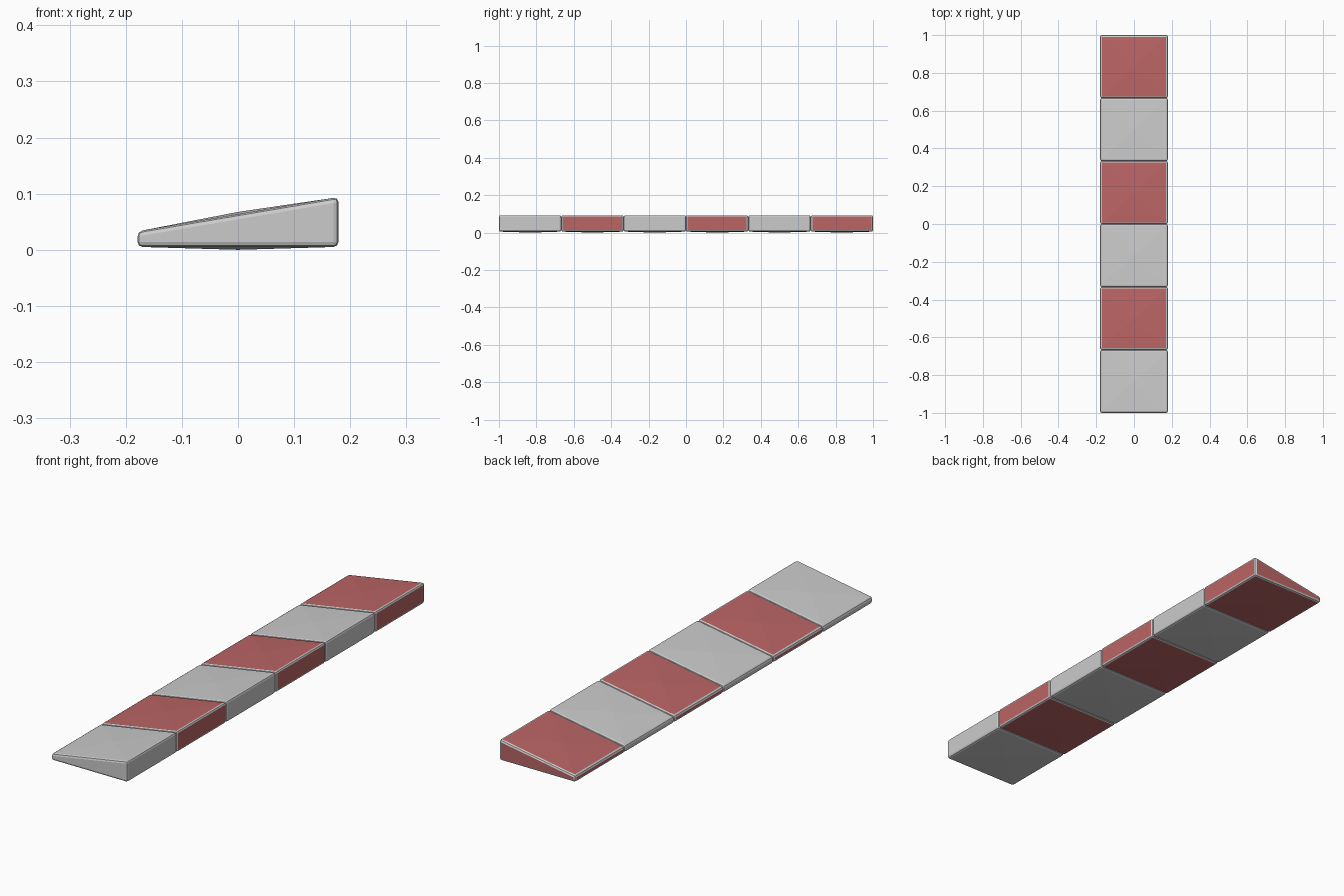
import bpy, bmesh

if "Cube" in bpy.data.objects:
    bpy.data.objects.remove(bpy.data.objects["Cube"])

def material(name, color):
    m = bpy.data.materials.new(name)
    m.diffuse_color = color
    m.use_nodes = True
    m.node_tree.nodes["Principled BSDF"].inputs["Base Color"].default_value = m.diffuse_color
    return m

grey = material("grey_paint", (0.8, 0.8, 0.8, 1))
red = material("red_paint", (0.5, 0.13, 0.13, 1))

COUNT = 6
LENGTH = 2 / COUNT
# wedge profile in x, z: low on the left, tall on the right
PROFILE = [(-0.179, 0.005), (0.179, 0.005), (0.179, 0.094), (-0.179, 0.033)]

def kerb_block(i):
    y0 = -1 + i * LENGTH
    y1 = y0 + LENGTH
    bm = bmesh.new()
    # wedge body
    face = bm.faces.new([bm.verts.new((x, y0, z)) for x, z in PROFILE])
    ext = bmesh.ops.extrude_face_region(bm, geom=[face])
    for v in ext["geom"]:
        if isinstance(v, bmesh.types.BMVert):
            v.co.y = y1
    bmesh.ops.recalc_face_normals(bm, faces=bm.faces[:])
    for f in bm.faces:
        f.material_index = i % 2
    # worn grey rounded edges
    bmesh.ops.bevel(bm, geom=bm.edges[:], offset=0.009, segments=2,
                    profile=0.5, affect='EDGES', material=0)
    # slightly swollen top and bottom faces
    bm.normal_update()
    big = sorted(bm.faces, key=lambda f: -f.calc_area())[:2]
    for f in big:
        up = f.normal.z > 0
        res = bmesh.ops.poke(bm, faces=[f])
        res["verts"][0].co.z += 0.004 if up else -0.005
    me = bpy.data.meshes.new("kerb_block")
    bm.to_mesh(me)
    bm.free()
    me.materials.append(grey)
    me.materials.append(red)
    ob = bpy.data.objects.new(f"kerb_block_{i + 1}", me)
    bpy.context.collection.objects.link(ob)

for i in range(COUNT):
    kerb_block(i)
